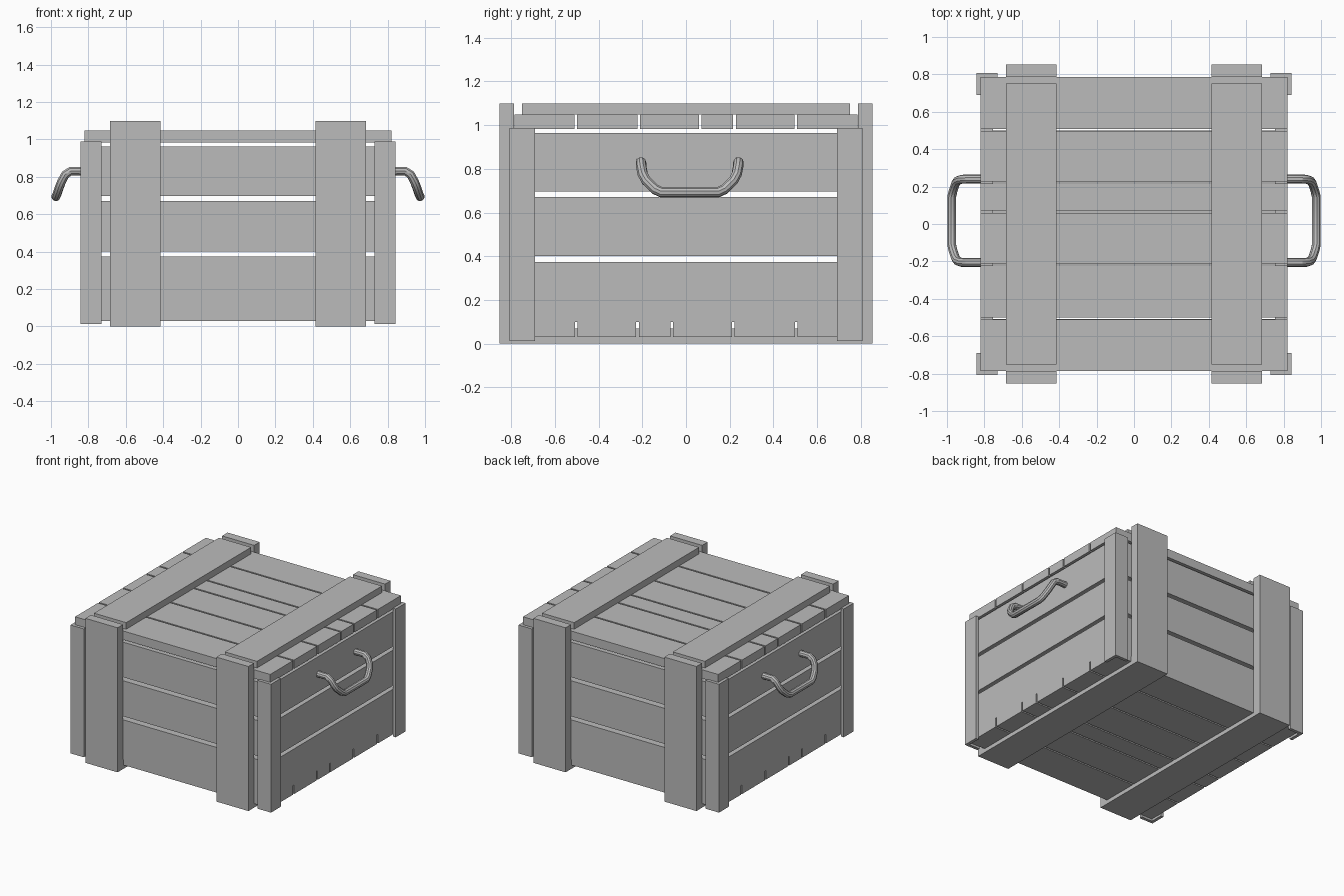
import bpy
import bmesh

if "Cube" in bpy.data.objects:
    bpy.data.objects.remove(bpy.data.objects["Cube"], do_unlink=True)

grey = bpy.data.materials.new("plain grey")
grey.use_nodes = True
grey.diffuse_color = (0.5, 0.5, 0.5, 1)
grey.node_tree.nodes["Principled BSDF"].inputs["Base Color"].default_value = (0.5, 0.5, 0.5, 1)


def add_object(name, data):
    data.materials.append(grey)
    obj = bpy.data.objects.new(name, data)
    bpy.context.collection.objects.link(obj)
    return obj


def box(name, x, y, z):
    """Board filling the given (low, high) ranges."""
    bm = bmesh.new()
    bmesh.ops.create_cube(bm, size=1)
    for v in bm.verts:
        v.co = [r[0] + (c + 0.5) * (r[1] - r[0]) for c, r in zip(v.co, (x, y, z))]
    mesh = bpy.data.meshes.new(name)
    bm.to_mesh(mesh)
    bm.free()
    return add_object(name, mesh)


def side(sign, low, high):
    """Range mirrored to the chosen side of an axis."""
    return tuple(sorted((sign * low, sign * high)))


WALL_X, WALL_Y, THICK = 0.82, 0.785, 0.065
INNER_X, INNER_Y = WALL_X - THICK, WALL_Y - THICK
SIDES = (("left", 1), ("right", -1))
ENDS = (("front", -1), ("back", 1))

# Wall planks, the end walls resting on the floor boards
rows = ((0.03, 0.373), (0.4, 0.67), (0.697, 0.963))
for i, (low, high) in enumerate(rows):
    for label, s in ENDS:
        box(f"{label}_plank_{i}", (-WALL_X, WALL_X), side(s, INNER_Y, WALL_Y), (low, high))
    for label, s in SIDES:
        box(f"{label}_plank_{i}", side(s, INNER_X, WALL_X), (-INNER_Y, INNER_Y), (max(low, 0.1), high))

# Lid boards, and floor boards in the reversed layout
cuts = (-0.505, -0.216, 0.066, 0.222, 0.503)
gap = 0.006
edges = [-WALL_Y - gap, *cuts, WALL_Y + gap]
for i, (a, b) in enumerate(zip(edges, edges[1:])):
    a, b = a + gap, b - gap
    box(f"lid_board_{i}", (-WALL_X, WALL_X), (a, b), (0.982, 1.048))
    box(f"floor_board_{i}", (-WALL_X, WALL_X),
        (max(-b, -INNER_Y), min(-a, INNER_Y)), (0.03, 0.1))

# Battens around the crate
for label, s in SIDES:
    x = side(s, 0.415, 0.685)
    box(f"{label}_lid_batten", x, (-0.75, 0.75), (1.048, 1.098))
    box(f"{label}_floor_batten", x, (-0.787, 0.787), (0, 0.07))
    for end, t in ENDS:
        box(f"{end}_{label}_batten", x, side(t, 0.787, 0.853), (0, 1.098))

# L-shaped corner posts
for label, s in SIDES:
    for end, t in ENDS:
        outline = [(0.843, 0.69), (0.843, 0.808), (0.73, 0.808),
                   (0.73, WALL_Y), (WALL_X, WALL_Y), (WALL_X, 0.69)]
        bm = bmesh.new()
        face = bm.faces.new([bm.verts.new((s * x, t * y, 0.013)) for x, y in outline])
        lift = bmesh.ops.extrude_face_region(bm, geom=[face])["geom"]
        bmesh.ops.translate(bm, vec=(0, 0, 0.975),
                            verts=[v for v in lift if isinstance(v, bmesh.types.BMVert)])
        bmesh.ops.recalc_face_normals(bm, faces=bm.faces)
        mesh = bpy.data.meshes.new("corner_post")
        bm.to_mesh(mesh)
        bm.free()
        add_object(f"{end}_{label}_corner_post", mesh)

# Bent bar handles
half = [(0.8, 0.223, 0.83), (0.895, 0.223, 0.83), (0.923, 0.222, 0.812),
        (0.943, 0.215, 0.775), (0.954, 0.2, 0.747), (0.968, 0.158, 0.706),
        (0.974, 0.13, 0.693)]
path = half + [(x, -y, z) for x, y, z in reversed(half)]
for label, s in SIDES:
    curve = bpy.data.curves.new("handle_path", "CURVE")
    curve.dimensions = "3D"
    curve.bevel_depth = 0.024
    curve.bevel_resolution = 3
    curve.use_fill_caps = True
    spline = curve.splines.new("POLY")
    spline.points.add(len(path) - 1)
    for p, (x, y, z) in zip(spline.points, path):
        p.co = (s * x, y + 0.017, z, 1)
    handle = add_object(f"{label}_handle", curve)
    bpy.ops.object.select_all(action="DESELECT")
    handle.select_set(True)
    bpy.context.view_layer.objects.active = handle
    bpy.ops.object.convert(target="MESH")
    bpy.ops.object.shade_smooth_by_angle()
